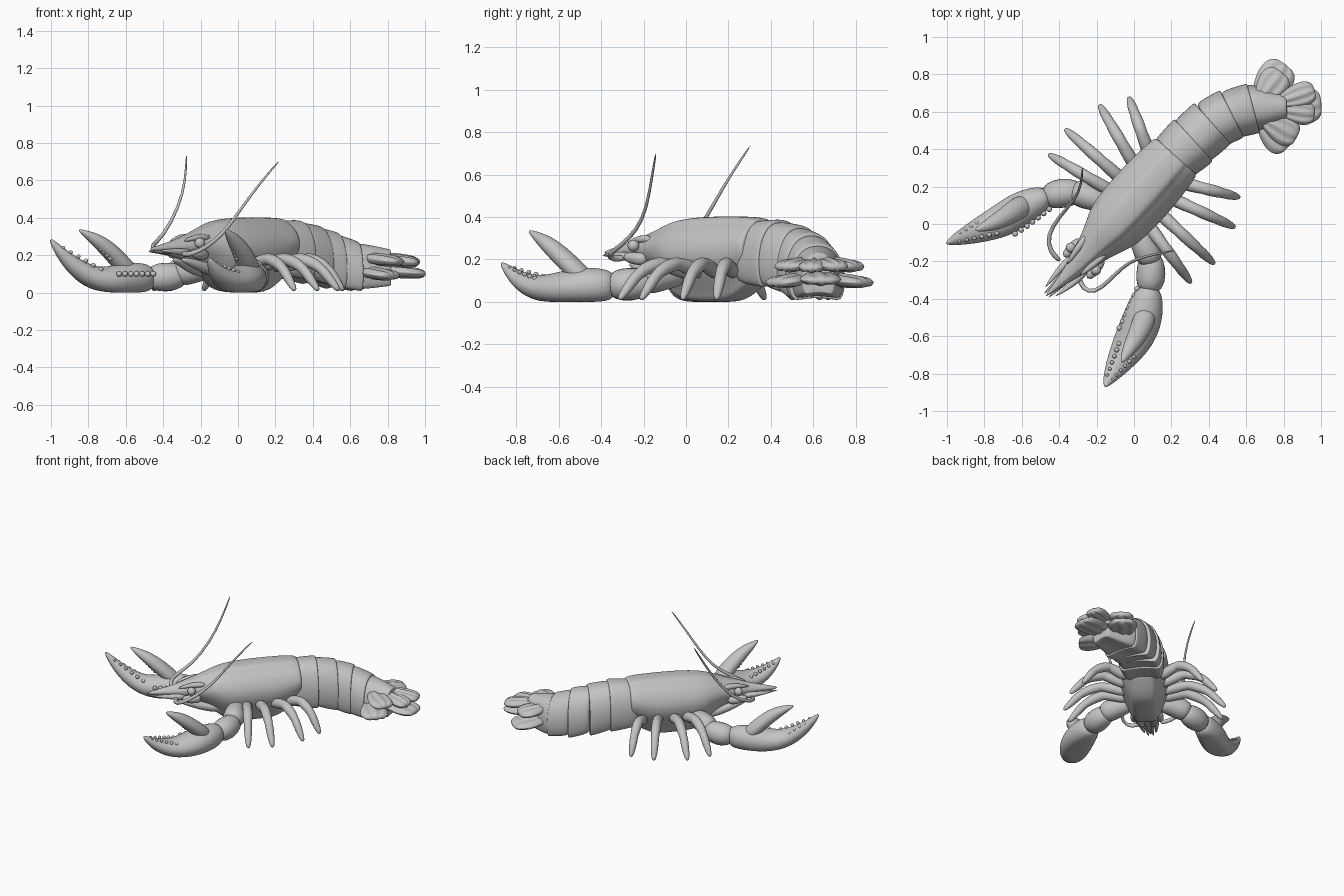
import bpy, bmesh, math
from mathutils import Vector

cube = bpy.data.objects.get("Cube")
if cube:
    bpy.data.objects.remove(cube, do_unlink=True)

shell = bpy.data.materials.new("shell grey")
shell.use_nodes = True
GREY = (0.55, 0.55, 0.55, 1)
shell.diffuse_color = GREY
shell.node_tree.nodes["Principled BSDF"].inputs["Base Color"].default_value = GREY

UP = Vector((0, 0, 1))


def place(s, w, z):
    """Body frame (s towards the tail, w sideways, slight sway) to world."""
    w += .028 * max(0, min(1, (s + .8) / .35))
    return Vector((-0.04 + 0.67 * s + 0.742 * w, 0.11 + 0.742 * s - 0.67 * w, z))


def finish(name, bm, levels):
    bmesh.ops.recalc_face_normals(bm, faces=bm.faces)
    mesh = bpy.data.meshes.new(name)
    bm.to_mesh(mesh)
    bm.free()
    mesh.materials.append(shell)
    for p in mesh.polygons:
        p.use_smooth = True
    ob = bpy.data.objects.new(name, mesh)
    bpy.context.collection.objects.link(ob)
    if levels:
        mod = ob.modifiers.new("smooth", 'SUBSURF')
        mod.levels = mod.render_levels = levels
    return ob


def oval(n):
    return [(math.cos(math.tau * i / n), math.sin(math.tau * i / n)) for i in range(n)]


def mirrored(half):
    """Half profile from top to bottom, v from 0 to 1, closed on the other side."""
    pts = [(u, 2 * v - 1) for u, v in half]
    return pts + [(-u, v) for u, v in reversed(pts[1:-1])]


def loft(name, stations, profile, levels=1, upright=False):
    """Skin rings of (centre, half width, half height) along a path."""
    bm = bmesh.new()
    rings = []
    for i, (c, hw, hh) in enumerate(stations):
        t = stations[min(i + 1, len(stations) - 1)][0] - stations[max(i - 1, 0)][0]
        if upright:
            t.z = 0
        side = t.cross(UP).normalized()
        up = side.cross(t).normalized()
        ring = []
        for u, v in profile:
            p = c + side * u * hw + up * v * hh
            p.z = max(p.z, 0)
            ring.append(bm.verts.new(p))
        rings.append(ring)
    n = len(profile)
    for a, b in zip(rings, rings[1:]):
        for k in range(n):
            bm.faces.new((a[k], a[(k + 1) % n], b[(k + 1) % n], b[k]))
    bm.faces.new(rings[0])
    bm.faces.new(rings[-1])
    return finish(name, bm, levels)


def tube(name, points, radii, sides=10):
    return loft(name, [(p, r, r) for p, r in zip(points, radii)], oval(sides))


def ball(name, c, r):
    bm = bmesh.new()
    bmesh.ops.create_uvsphere(bm, u_segments=12, v_segments=8, radius=r)
    bmesh.ops.translate(bm, vec=c, verts=bm.verts)
    return finish(name, bm, 0)


# Carapace, with raised back panel, deep keel and pointed snout
CARAPACE = mirrored([(0, 1), (.3, .99), (.42, .96), (.5, .91), (.75, .83), (.95, .68),
                     (1, .55), (.94, .4), (.75, .25), (.52, .1), (.44, 0), (0, 0)])
body = [(-.66, 0, .225, .24, .006), (-.5, 0, .2, .272, .035), (-.42, 0, .18, .298, .062),
        (-.3, 0, .15, .335, .092), (-.21, 0, .09, .37, .128), (-.14, 0, .02, .388, .16),
        (-.04, 0, 0, .4, .171), (.1, 0, 0, .404, .175), (.2, 0, 0, .404, .171),
        (.3, 0, .06, .402, .162), (.36, 0, .1, .395, .153), (.37, 0, .12, .38, .14)]
loft("carapace", [(place(s, w, (a + b) / 2), hw, (b - a) / 2) for s, w, a, b, hw in body],
     CARAPACE, 2, True)

# Overlapping tail segments with flared lower edges, the last one tapering
TAIL = mirrored([(0, 1), (.4, .97), (.72, .85), (.93, .64), (1, .42), (.98, .22),
                 (.86, .02), (.55, .05), (0, .08)])
cuts = [(.2, .34, .07, .392, .147), (.315, .445, .06, .388, .153), (.416, .535, .035, .36, .146),
        (.52, .588, .01, .325, .14), (.635, .618, 0, .275, .135), (.81, .625, .03, .232, .078)]
for i, (a, b) in enumerate(zip(cuts, cuts[1:])):
    rows = []
    for t, grow in ((-.25, .82), (-.1, .92), (.2, .97), (.6, 1), (.97, 1.02), (1.03, 1), (1.04, .9)):
        x, y, low, top, hw = [p + (q - p) * t for p, q in zip(a, b)]
        rows.append((Vector((x, y, (low + top) / 2)), hw * grow, (top - low) / 2 * grow))
    loft(f"tail_segment_{i + 1}", rows, TAIL, 2, True)

# Tail fan of ridged petals in two layers
RIDGED = [(u, v * (1 + .25 * math.cos(9 * u))) for u, v in oval(28)]


def petal(name, base, tip, hw, z):
    a, b = Vector((*base, z + .02)), Vector((*tip, z))
    rows = [(a.lerp(b, t), hw * k, .03 * h) for t, k, h in
            ((0, .4, .8), (.25, .75, 1), (.55, 1, 1), (.8, 1, .9), (.95, .75, .7), (1.01, .45, .3))]
    loft(name, rows, RIDGED, 1, True)


petal("fan_upper_left", (.67, .66), (.79, .81), .085, .165)
petal("fan_lower_left", (.66, .66), (.81, .85), .1, .09)
petal("fan_upper_right", (.69, .56), (.87, .465), .08, .165)
petal("fan_lower_right", (.68, .55), (.83, .42), .095, .09)
petal("fan_middle_left", (.77, .65), (.965, .715), .068, .165)
petal("fan_middle_right", (.77, .61), (.965, .585), .065, .16)
petal("fan_middle_lower", (.74, .62), (1.0, .64), .1, .1)

# Paired parts
LEGS = [(.27, .43, .4), (.17, .295, .49), (.08, .075, .54), (0, -.085, .515)]
for sign, tag, lift, tuck in ((1, "left", 0, 0), (-1, "right", .1, .04)):
    def at(s, w, z):
        return place(s, sign * w, z)

    # Walking legs
    for n, (root, end, reach) in enumerate(LEGS):
        pts, rad = [], []
        for t, z, r in ((0, .13, .04), (.3, .172, .037), (.42, .18, .031), (.46, .18, .035),
                        (.65, .155, .033), (.75, .122, .026), (.78, .112, .03),
                        (.92, .045, .023), (1, .008, .012)):
            pts.append(at(root + (end - root) * t, .1 + (reach - .1) * t, z))
            rad.append(r)
        tube(f"{tag}_leg_{n + 1}", pts, rad)

    # Claw arm
    tube(f"{tag}_claw_arm",
         [at(-.05, .08, .13), at(-.1, .18, .125), at(-.125, .25, .11), at(-.15, .29, .1)],
         [.055, .07, .08, .055], 12)
    tube(f"{tag}_claw_wrist",
         [at(-.11, .24, .1), at(-.16, .295, .085), at(-.22, .345, .08), at(-.28, .38, .08)],
         [.055, .08, .084, .055], 12)

    # One claw is tilted: its tip rises and its middle tucks inwards
    def claw_at(s, w, z):
        return at(s, w - tuck * max(0, 1 - abs(s + .52) / .26), z)

    def rise(s):
        return lift * max(0, (-s - .55) / .25)

    # Palm and fixed finger
    palm = [(-.24, .36, .075, .05, .06), (-.3, .395, .078, .09, .085), (-.4, .45, .072, .11, .092),
            (-.5, .488, .06, .108, .08), (-.6, .515, .06, .088, .064), (-.7, .54, .095, .058, .046),
            (-.77, .56, .15, .03, .025), (-.805, .572, .185, .007, .008)]
    loft(f"{tag}_claw_palm", [(claw_at(s, w, z + rise(s)), hw - tuck * hw * 3, hh)
                              for s, w, z, hw, hh in palm], oval(16), 2)

    # Movable finger
    finger = [(-.35, .435, .09, .055, .05), (-.41, .465, .155, .064, .05), (-.48, .49, .22, .056, .048),
              (-.55, .51, .275, .044, .04), (-.61, .526, .312, .026, .022), (-.65, .538, .336, .006, .006)]
    loft(f"{tag}_claw_finger", [(claw_at(s, w, z), hw, hh) for s, w, z, hw, hh in finger],
         oval(12), 2)

    # Teeth along the fingers and the inner edge of the palm
    for k in range(7):
        t = k / 6
        s = -.55 - .2 * t
        z = .1 + .06 * t + rise(s)
        ball(f"{tag}_fixed_tooth_{k}", claw_at(s, .44 + .095 * t, z), .015 - .006 * t)
        ball(f"{tag}_outer_tooth_{k}", claw_at(s, .56 + .01 * t, z), .013 - .005 * t)
        ball(f"{tag}_palm_spine_{k}", claw_at(-.3 - .22 * t, .32 + .075 * t, .1), .015)
        ball(f"{tag}_finger_tooth_{k}", claw_at(-.5 - .1 * t, .475 + .04 * t, .185 + .1 * t),
             .014 - .005 * t)

    # Eyes, feeler bases, antennal scales and mouthparts
    ball(f"{tag}_eye", at(-.375, .09, .265), .028)
    tube(f"{tag}_brow", [at(-.26, .07, .29), at(-.36, .06, .3), at(-.46, .045, .275)],
         [.02, .022, .005])
    tube(f"{tag}_feeler_base", [at(-.3, .07, .2), at(-.38, .085, .205), at(-.44, .085, .215)],
         [.035, .032, .02])
    tube(f"{tag}_antennal_scale", [at(-.4, .05, .21), at(-.5, .055, .22), at(-.63, .035, .225)],
         [.025, .02, .004])
    tube(f"{tag}_antennule", [at(-.42, .02, .22), at(-.54, .022, .215), at(-.66, .015, .22)],
         [.016, .012, .004])
    tube(f"{tag}_mouthpart", [at(-.1, .05, .1), at(-.25, .055, .12), at(-.38, .04, .16), at(-.46, .03, .18)],
         [.035, .035, .026, .01])

# Long feelers, each swept its own way
for name, path in {
    "left_feeler": [(-.3, -.27, .21), (-.275, -.35, .2), (-.21, -.37, .22), (-.13, -.3, .27),
                    (-.06, -.23, .34), (.01, -.185, .44), (.12, -.16, .59), (.225, -.14, .71)],
    "right_feeler": [(-.39, -.2, .21), (-.45, -.15, .23), (-.465, -.06, .25), (-.4, .04, .3),
                     (-.315, .13, .46), (-.28, .21, .6), (-.275, .31, .745)],
}.items():
    count = len(path)
    tube(name, [Vector(p) for p in path], [.017 - .012 * i / (count - 1) for i in range(count)], 8)
